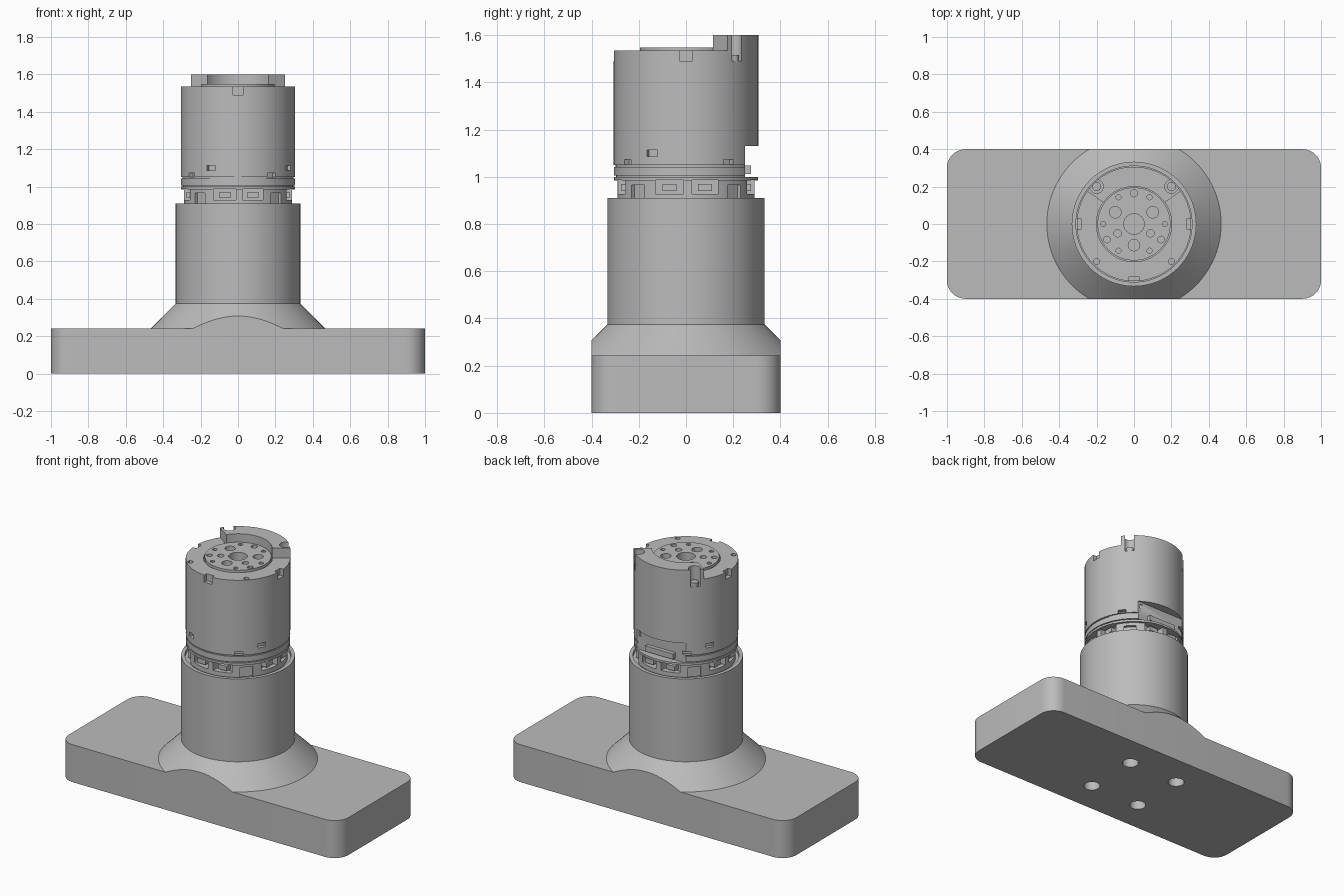
import bpy, bmesh, math
from math import cos, sin, radians, pi
from mathutils import Matrix, Vector

cube = bpy.data.objects.get("Cube")
if cube:
    bpy.data.objects.remove(cube, do_unlink=True)

grey = bpy.data.materials.new("plain grey")
grey.use_nodes = True
COLOUR = (0.5, 0.5, 0.5, 1)
grey.diffuse_color = COLOUR
grey.node_tree.nodes["Principled BSDF"].inputs["Base Color"].default_value = COLOUR


def make(name, bm):
    bmesh.ops.recalc_face_normals(bm, faces=bm.faces)
    mesh = bpy.data.meshes.new(name)
    bm.to_mesh(mesh)
    bm.free()
    obj = bpy.data.objects.new(name, mesh)
    bpy.context.collection.objects.link(obj)
    mesh.materials.append(grey)
    return obj


def lathe(name, profile, steps=96):
    """Closed solid of revolution; profile starts and ends on the axis."""
    bm = bmesh.new()
    verts = [bm.verts.new((r, 0, z)) for r, z in profile]
    edges = [bm.edges.new(pair) for pair in zip(verts, verts[1:])]
    bmesh.ops.spin(bm, geom=verts + edges, cent=(0, 0, 0), axis=(0, 0, 1),
                   angle=2 * pi, steps=steps, use_duplicate=False)
    bmesh.ops.remove_doubles(bm, verts=bm.verts, dist=1e-4)
    return make(name, bm)


def prism(name, outline, z0, z1):
    bm = bmesh.new()
    face = bm.faces.new([bm.verts.new((x, y, z0)) for x, y in outline])
    top = bmesh.ops.extrude_face_region(bm, geom=[face])["geom"]
    bmesh.ops.translate(bm, vec=(0, 0, z1 - z0),
                        verts=[v for v in top if isinstance(v, bmesh.types.BMVert)])
    return make(name, bm)


def add_box(bm, centre, size, turn=0):
    """Box turned about the vertical axis through the origin."""
    mat = (Matrix.Rotation(radians(turn), 4, "Z") @ Matrix.Translation(centre)
           @ Matrix.Diagonal(Vector(size)).to_4x4())
    bmesh.ops.create_cube(bm, size=1, matrix=mat)


def add_peg(bm, x, y, r, z0, z1, sides=20):
    bmesh.ops.create_cone(bm, cap_ends=True, segments=sides, radius1=r, radius2=r,
                          depth=z1 - z0, matrix=Matrix.Translation((x, y, (z0 + z1) / 2)))


def boolean(obj, bm, operation="DIFFERENCE"):
    cutter = make("cutter", bm)
    cutter.hide_render = True
    mod = obj.modifiers.new("cut", "BOOLEAN")
    mod.object, mod.operation, mod.solver = cutter, operation, "EXACT"
    mod.use_self = True
    graph = bpy.context.evaluated_depsgraph_get()
    result = bpy.data.meshes.new_from_object(obj.evaluated_get(graph))
    obj.modifiers.clear()
    obj.data = result
    bpy.data.objects.remove(cutter, do_unlink=True)
    result.materials.clear()
    result.materials.append(grey)


def arc(cx, cy, r, a0, a1, n):
    return [(cx + r * cos(radians(a0 + (a1 - a0) * i / n)),
             cy + r * sin(radians(a0 + (a1 - a0) * i / n))) for i in range(n + 1)]


# Base plate with rounded corners and four bolt holes underneath
outline = []
for i, (sx, sy) in enumerate([(1, 1), (-1, 1), (-1, -1), (1, -1)]):
    outline += arc(sx * 0.9, sy * 0.3, 0.1, 90 * i, 90 * i + 90, 10)
base = prism("base_plate", outline, 0, 0.242)
holes = bmesh.new()
for sx in (-1, 1):
    for sy in (-1, 1):
        add_peg(holes, sx * 0.185, sy * 0.185, 0.05, -0.1, 0.2, 32)
boolean(base, holes)

# Flared column, trimmed flush with the plate's long sides
column = lathe("flared_column", [(0, 0.235), (0.473, 0.235), (0.333, 0.375), (0.333, 0.91),
                                 (0.31, 0.91), (0.31, 0.89), (0, 0.89)])
trim = bmesh.new()
add_box(trim, (0, 0, 0.5), (2, 0.8, 2))
boolean(column, trim, "INTERSECT")

# Motor housing with seams, slotted skirt and recessed top disc
housing = lathe("motor_housing", [
    (0, 0.895), (0.29, 0.895), (0.29, 0.985), (0.305, 0.985), (0.305, 1.0), (0.296, 1.0),
    (0.296, 1.006), (0.305, 1.006), (0.305, 1.042), (0.298, 1.042), (0.298, 1.05),
    (0.306, 1.05), (0.306, 1.535), (0.201, 1.535), (0.201, 1.52), (0.195, 1.52),
    (0.195, 1.548), (0, 1.548)])
cuts = bmesh.new()
# windows on each side of the skirt
for turn in (0, 90, 180, 270):
    add_box(cuts, (0.3, -0.07, 0.957), (0.13, 0.12, 0.06), turn)
    add_box(cuts, (0.3, 0.08, 0.957), (0.13, 0.11, 0.06), turn)
    # diagonal skirt notches and small pockets above them
    add_box(cuts, (0.3, 0, 0.925), (0.06, 0.075, 0.08), turn + 45)
    add_box(cuts, (0.305, 0, 1.062), (0.05, 0.05, 0.022), turn + 36)
    add_box(cuts, (0.305, 0, 1.1), (0.04, 0.05, 0.028), turn + 62)
# connector opening at the back
add_box(cuts, (0, 0.35, 1.065), (0.5, 0.2, 0.13))
# notches around the top rim
for turn in (0, 180, 270):
    add_box(cuts, (0.305, 0, 1.52), (0.05, 0.056, 0.06), turn)
for sx in (-1, 1):
    add_peg(cuts, sx * 0.2, 0.2, 0.036, 1.49, 1.7)
    add_peg(cuts, sx * 0.2, -0.2, 0.016, 1.48, 1.7, 12)
    # bolt pattern of the disc
    add_peg(cuts, sx * 0.1, 0.063, 0.031, 1.5, 1.7)
    add_peg(cuts, sx * 0.088, -0.05, 0.02, 1.5, 1.7, 12)
    add_peg(cuts, sx * 0.145, -0.083, 0.018, 1.5, 1.7, 12)
    for a in (0, 60, -60):
        add_peg(cuts, sx * 0.165 * cos(radians(a)), 0.165 * sin(radians(a)),
                0.014, 1.5, 1.7, 12)
add_peg(cuts, 0, -0.113, 0.031, 1.5, 1.7)
add_peg(cuts, 0, 0.165, 0.02, 1.5, 1.7, 12)
add_peg(cuts, 0, 0, 0.055, 1.42, 1.7, 24)
boolean(housing, cuts)

# Raised half collar on the back of the rim, notched for the two screws
collar = prism("rim_collar", arc(0, 0, 0.306, 35, 145, 34) + arc(0, 0, 0.2, 145, 35, 34),
               1.53, 1.6)
notch = bmesh.new()
for sx in (-1, 1):
    add_peg(notch, sx * 0.2, 0.2, 0.036, 1.4, 1.7)
    add_box(notch, (0.32, 0, 1.55), (0.08, 0.05, 0.3), 90 - sx * 45)
boolean(collar, notch)

# Screws in the pockets and connector blocks behind the windows
for side, sx in (("left", 1), ("right", -1)):
    bm = bmesh.new()
    add_peg(bm, sx * 0.2, 0.2, 0.024, 1.48, 1.515, 16)
    make(side + "_collar_screw", bm)
bm = bmesh.new()
for turn in (0, 90, 180, 270):
    for off in (-0.07, 0.08):
        add_box(bm, (0.25, off, 0.955), (0.05, 0.06, 0.03), turn)
make("window_connectors", bm)
bm = bmesh.new()
add_box(bm, (0, 0.255, 1.03), (0.2, 0.04, 0.035))
make("back_connector", bm)

# Smooth round walls, crisp edges
for obj in bpy.context.collection.objects:
    if obj.type == "MESH" and grey.name in obj.data.materials:
        bpy.ops.object.select_all(action="DESELECT")
        obj.select_set(True)
        bpy.context.view_layer.objects.active = obj
        bpy.ops.object.shade_smooth_by_angle(angle=radians(30))
